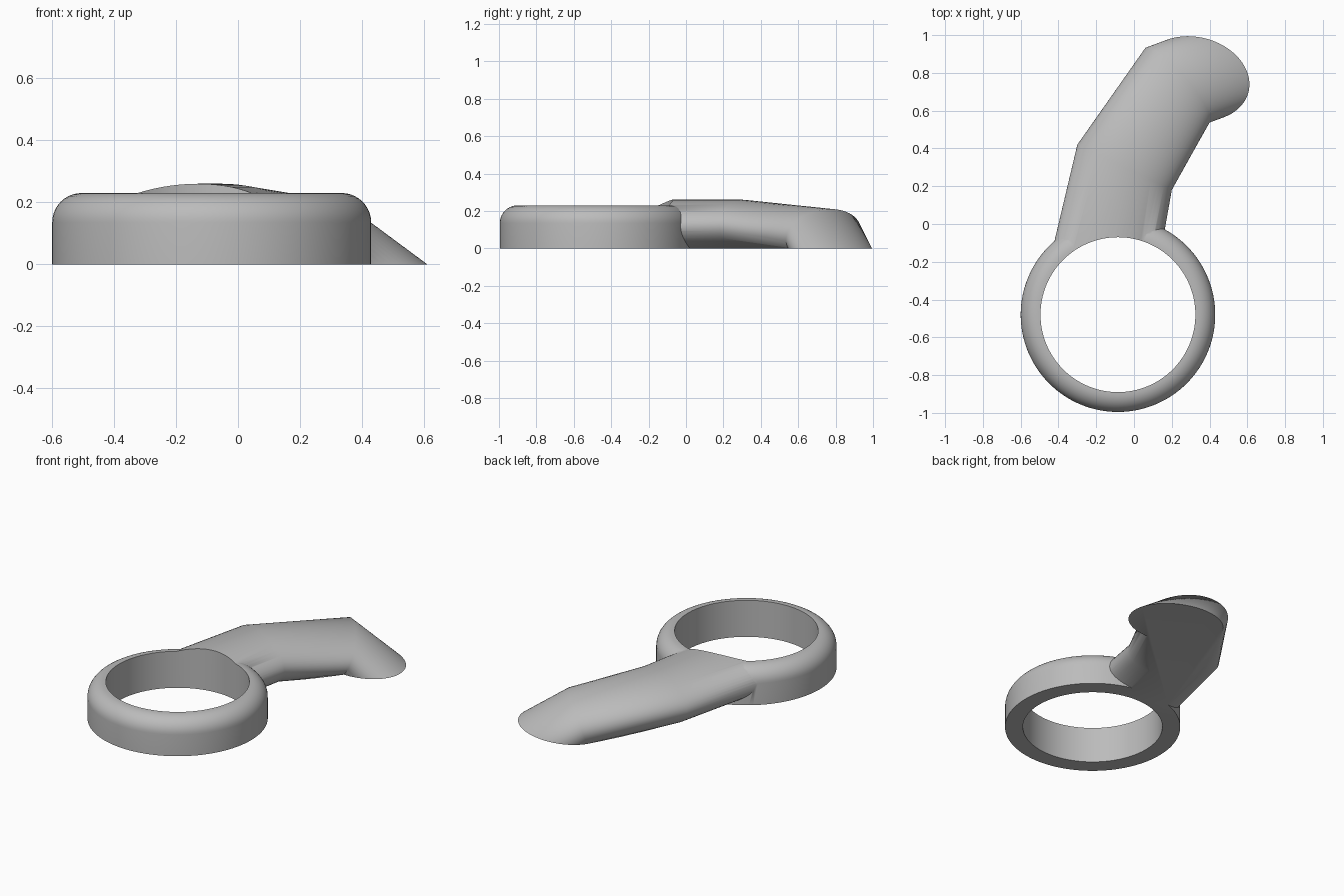
import bpy, bmesh, math
from mathutils import Vector

cube = bpy.data.objects.get("Cube")
if cube:
    bpy.data.objects.remove(cube, do_unlink=True)

grey = bpy.data.materials.new("plain grey")
grey.use_nodes = True
colour = (0.5, 0.5, 0.5, 1)
grey.diffuse_color = colour
grey.node_tree.nodes["Principled BSDF"].inputs["Base Color"].default_value = colour

CENTRE = Vector((-0.085, -0.48, 0))
OUTER, BORE, HEIGHT, FILLET = 0.515, 0.41, 0.23, 0.095
DEEP = -0.6  # everything below the floor is trimmed off


def loft(name, loops):
    """Closed solid through rings of points."""
    bm = bmesh.new()
    rings = [[bm.verts.new(p) for p in loop] for loop in loops]
    n = len(rings[0])
    for a, b in zip(rings, rings[1:]):
        for i in range(n):
            j = (i + 1) % n
            bm.faces.new((a[i], a[j], b[j], b[i]))
    bm.faces.new(rings[0])
    bm.faces.new(rings[-1])
    bmesh.ops.recalc_face_normals(bm, faces=bm.faces)
    mesh = bpy.data.meshes.new(name)
    bm.to_mesh(mesh)
    bm.free()
    obj = bpy.data.objects.new(name, mesh)
    bpy.context.collection.objects.link(obj)
    mesh.materials.append(grey)
    return obj


def ellipse(centre, side, up, n=64):
    c, s, u = Vector(centre), Vector(side), Vector(up)
    angles = [math.tau * i / n for i in range(n)]
    return [c + s * math.cos(a) + u * math.sin(a) for a in angles]


def circle(radius, z):
    return ellipse(CENTRE + Vector((0, 0, z)), (radius, 0, 0), (0, radius, 0), 128)


# Ring blank with a rounded upper rim
steps = 10
rim = [(OUTER, DEEP)]
for i in range(steps + 1):
    a = math.pi / 2 * i / steps
    rim.append((OUTER - FILLET * (1 - math.cos(a)), HEIGHT - FILLET * (1 - math.sin(a))))
body = loft("ring_with_handle", [circle(r, z) for r, z in rim])

# Bent handle: an oval tube that dives into the floor at its tip
root = ellipse((-0.178, -0.3, 0.12), (-0.293, 0, 0), (0, 0, 0.14))
bend = ellipse((-0.05, 0.30, 0.12), (-0.25, 0.12, 0), (0, 0, 0.14))
knuckle = ellipse((0.23, 0.735, 0.07), (-0.17, 0.197, 0), (0.042, 0.037, 0.14))
dive = Vector((1.35, 0.5, -1)) * 0.4
tip = [p + dive for p in knuckle]
handle = loft("handle_blank", [root, bend, knuckle, tip])

# Cutters for the finger hole and the flat underside
bore = loft("bore_cutter", [circle(BORE, DEEP * 2), circle(BORE, 1)])
floor = loft("floor_cutter", [[Vector((x * 3, y * 3, z)) for x, y in
                               ((-1, -1), (1, -1), (1, 1), (-1, 1))] for z in (-2, 0)])

bpy.context.view_layer.objects.active = body
for tool, operation in ((handle, 'UNION'), (bore, 'DIFFERENCE'), (floor, 'DIFFERENCE')):
    tool.hide_render = True
    mod = body.modifiers.new(tool.name, 'BOOLEAN')
    mod.object, mod.operation, mod.solver = tool, operation, 'EXACT'
    bpy.ops.object.modifier_apply(modifier=mod.name)
    bpy.data.objects.remove(tool, do_unlink=True)

bpy.ops.object.select_all(action='DESELECT')
body.select_set(True)
bpy.ops.object.shade_smooth_by_angle(angle=math.radians(45))
